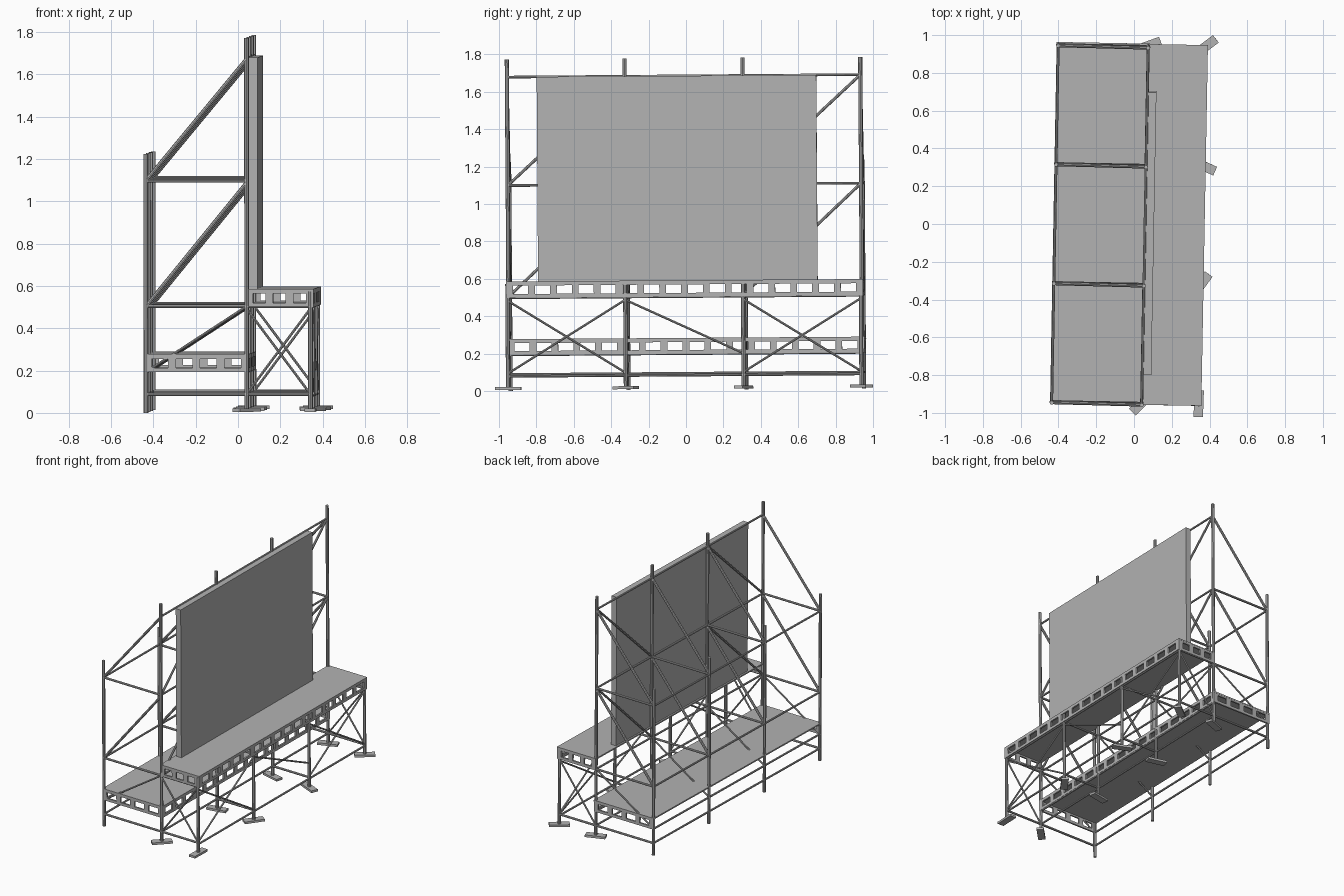
import bpy, bmesh
from math import radians, pi
from mathutils import Matrix, Vector

if "Cube" in bpy.data.objects:
    bpy.data.objects.remove(bpy.data.objects["Cube"])

grey = bpy.data.materials.new("light grey")
grey.use_nodes = True
grey.diffuse_color = (0.45, 0.45, 0.45, 1)
grey.node_tree.nodes["Principled BSDF"].inputs["Base Color"].default_value = grey.diffuse_color

# The whole frame stands slightly turned and tilted
FRAME = Matrix.Rotation(radians(-1.05), 4, 'Z') @ Matrix.Rotation(radians(0.4), 4, 'X')
BACK, MID, FRONT = -0.418, 0.058, 0.36
ROWS = [-0.945, -0.315, 0.315, 0.945]
BAYS = list(zip(ROWS, ROWS[1:]))


def finish(name, bm):
    mesh = bpy.data.meshes.new(name)
    bm.to_mesh(mesh)
    bm.free()
    mesh.materials.append(grey)
    ob = bpy.data.objects.new(name, mesh)
    ob.matrix_world = FRAME
    bpy.context.collection.objects.link(ob)


def add_box(bm, lo, hi):
    lo, hi = Vector(lo), Vector(hi)
    bmesh.ops.create_cube(bm, size=1, matrix=Matrix.Translation((lo + hi) / 2)
                          @ Matrix.Diagonal((*(hi - lo), 1)))


def add_rod(bm, a, b, r):
    a, b = Vector(a), Vector(b)
    d = b - a
    turn = d.to_track_quat('Z', 'Y').to_matrix().to_4x4()
    bmesh.ops.create_cone(bm, cap_ends=True, segments=8, radius1=r, radius2=r, depth=d.length,
                          matrix=Matrix.Translation((a + b) / 2) @ turn)


def rods(name, pairs, r):
    bm = bmesh.new()
    for a, b in pairs:
        add_rod(bm, a, b, r)
    finish(name, bm)


def box(name, lo, hi):
    bm = bmesh.new()
    add_box(bm, lo, hi)
    finish(name, bm)


def lattice(name, axis, fixed, start, end, z0, z1, count):
    """Beam with rectangular openings, running along x (0) or y (1)."""
    bm = bmesh.new()
    t, web = 0.006, 0.036

    def piece(u0, u1, za, zb):
        if axis == 0:
            add_box(bm, (u0, fixed - t, za), (u1, fixed + t, zb))
        else:
            add_box(bm, (fixed - t, u0, za), (fixed + t, u1, zb))
    piece(start, end, z1 - 0.02, z1)
    piece(start, end, z0, z0 + 0.02)
    step = (end - start - web) / count
    for i in range(count + 1):
        u = start + i * step
        piece(u, u + web, z0 + 0.02, z1 - 0.02)
    finish(name, bm)


# Uprights
rods("back_posts", [((BACK, y, 0.007), (BACK, y, 1.23)) for y in ROWS], 0.011)
rods("middle_posts", [((MID, y, 0.02), (MID, y, 1.78)) for y in ROWS], 0.011)
rods("front_posts", [((FRONT, y, 0.02), (FRONT, y, 0.58)) for y in ROWS], 0.011)

# Long rails
levels = [(BACK, (0.095, 0.2, 0.51, 1.105)), (MID, (0.095, 0.2, 0.51, 1.105, 1.685)),
          (FRONT, (0.085, 0.505))]
rods("long_rails", [((x, ROWS[0], z), (x, ROWS[-1], z)) for x, zs in levels for z in zs], 0.007)

# Cross rails and sloping side braces in every row
cross, slopes, side_x = [], [], []
for y in ROWS:
    cross += [((BACK, y, z), (MID, y, z)) for z in (0.51, 1.105)]
    cross += [((MID, y, z), (FRONT, y, z)) for z in (0.095, 0.51)]
    slopes += [((BACK, y, 1.105), (MID, y, 1.68)), ((BACK, y, 0.51), (MID, y, 1.095))]
    side_x += [((BACK, y, 0.2), (MID, y, 0.51))]
for y in (ROWS[0], ROWS[-1]):
    cross += [((BACK, y, 0.095), (MID, y, 0.095))]
    side_x += [((MID, y, 0.095), (FRONT, y, 0.5)), ((MID, y, 0.5), (FRONT, y, 0.095))]
rods("cross_rails", cross, 0.008)
rods("sloping_braces", slopes, 0.009)
rods("side_braces", side_x, 0.006)

# Braces along the front face and behind the screen
face = []
for a, b in (BAYS[0], BAYS[2]):
    face += [((FRONT, a, 0.1), (FRONT, b, 0.49)), ((FRONT, a, 0.49), (FRONT, b, 0.1))]
face += [((FRONT, BAYS[1][0], 0.49), (FRONT, BAYS[1][1], 0.2))]
rods("front_braces", face, 0.006)
a, b = BAYS[0]
rear = [((MID, s * a, z), (MID, s * b, z + h)) for s, z, h in
        ((1, 1.105, 0.58), (1, 0.51, 0.59), (-1, 1.685, -0.58), (-1, 1.105, -0.59))]
rods("rear_braces", rear, 0.008)

# Walkway decks with lattice edges
for name, x0, x1, z0, z1, n in (("upper", 0.053, 0.374, 0.505, 0.59, 3),
                                ("lower", -0.427, 0.067, 0.2, 0.282, 4)):
    box(name + "_deck", (x0, -0.952, z1 - 0.008), (x1, 0.958, z1 + 0.002))
    lattice(name + "_front_beam", 1, x1 - 0.006, -0.95, 0.955, z0, z1, 16)
    for side, y in (("right", -0.946), ("left", 0.951)):
        lattice(f"{name}_{side}_end_beam", 0, y, x0, x1, z0, z1, n)

# Display panel
box("screen", (0.065, -0.785, 0.585), (0.106, 0.71, 1.685))

# Loose foot plates, each turned its own way
bm = bmesh.new()
for x, angles in ((MID, (45, 10, -15, 20)), (FRONT, (88, 54, -24, 37))):
    for y, ang in zip(ROWS, angles):
        bmesh.ops.create_cube(bm, size=1, matrix=Matrix.Translation((x, y, 0.02))
                              @ Matrix.Rotation(radians(ang + 1), 4, 'Z')
                              @ Matrix.Diagonal((0.14, 0.05, 0.016, 1)))
finish("foot_plates", bm)
